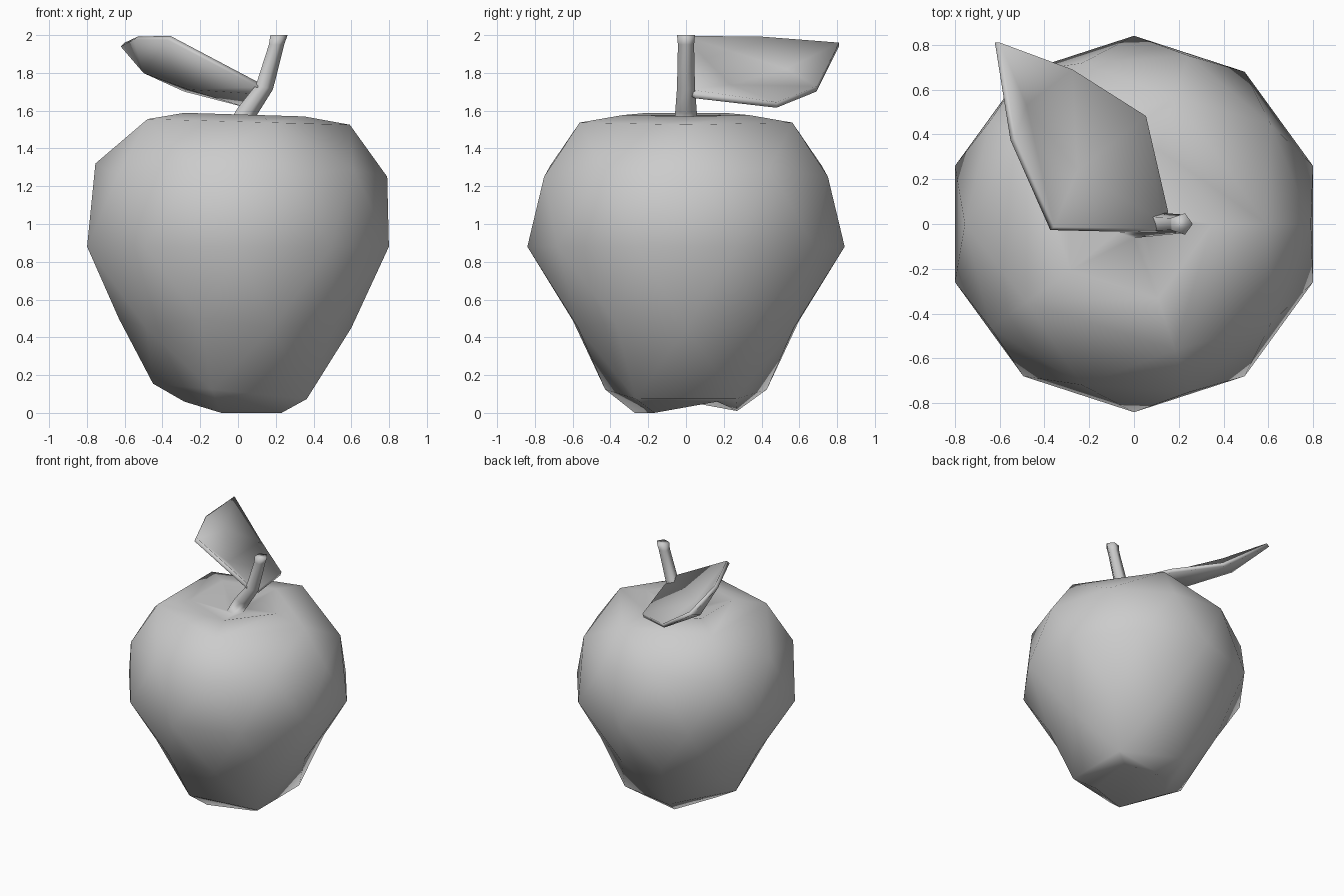
import bpy, bmesh
from math import cos, sin, radians, atan2

if "Cube" in bpy.data.objects:
    bpy.data.objects.remove(bpy.data.objects["Cube"])


def finish(name, bm):
    bmesh.ops.recalc_face_normals(bm, faces=bm.faces)
    mesh = bpy.data.meshes.new(name)
    bm.to_mesh(mesh)
    bm.free()
    mesh.shade_smooth()
    ob = bpy.data.objects.new(name, mesh)
    bpy.context.collection.objects.link(ob)
    return ob


def ring5(bm, start, cx, z, r, slope=0.0, cy=0.0):
    """Five new verts beginning at the given angle, leaning along x."""
    out = []
    for i in range(5):
        a = radians(start + 72 * i)
        out.append(bm.verts.new((cx + r * cos(a), cy + r * sin(a), z + slope * r * cos(a))))
    return out


def bridge(bm, a, b):
    for i in range(5):
        j = (i + 1) % 5
        bm.faces.new((a[i], a[j], b[j], b[i]))


# Fruit: an icosphere whose height bands are moved to the apple profile
# (unit sphere height, radius, height, slope along x)
bands = [
    (0.85, 0.592, 1.542, -0.028),
    (0.526, 0.755, 1.305, -0.02),
    (0.447, 0.79, 1.25, 0.0),
    (0.0, 0.84, 0.88, 0.0),
    (-0.447, 0.63, 0.485, -0.02),
    (-0.526, 0.60, 0.45, 0.0),
    (-0.85, 0.45, 0.11, -0.10),
]
bm = bmesh.new()
bmesh.ops.create_icosphere(bm, subdivisions=2, radius=1)
poles = [v for v in bm.verts if abs(v.co.z) > 0.95]
bmesh.ops.delete(bm, geom=poles, context='VERTS')
top, bottom = [], []
for v in bm.verts:
    h, r, z, s = min(bands, key=lambda b: abs(b[0] - v.co.z))
    if h == 0.85:
        top.append(v)
    elif h == -0.85:
        bottom.append(v)
    a = atan2(v.co.y, v.co.x)
    v.co = (r * cos(a), r * sin(a), z + s * r * cos(a))


def order(verts, start):
    return sorted(verts, key=lambda v: (atan2(v.co.y, v.co.x) - radians(start - 5)) % radians(360))


# Shoulder, then a shallow dent closed under the stem
top = order(top, 0)
shoulder = ring5(bm, 0, 0, 1.58, 0.35, -0.03)
dent = ring5(bm, 0, -0.02, 1.495, 0.065)
bridge(bm, top, shoulder)
bridge(bm, shoulder, dent)

# The stem grows out of the dent (centre x, z, radius, slope)
prev = dent
for x, z, r, s in [(0.045, 1.60, 0.06, -0.25), (0.135, 1.725, 0.05, -0.25),
                   (0.2, 1.95, 0.045, 0), (0.212, 2.0, 0.05, 0)]:
    ring = ring5(bm, 0, x, z, r, s)
    bridge(bm, prev, ring)
    prev = ring
bm.faces.new(prev)

# Five feet at uneven heights around the underside dimple
bottom = order(bottom, 36)
feet = ring5(bm, 36, 0, 0, 0.285)
for v, z in zip(feet, (0.06, 0.01, 0.06, 0.0, 0.0)):
    v.co.z = z
bridge(bm, bottom, feet)
dimple = bm.verts.new((0, 0, 0.13))
for i in range(5):
    bm.faces.new((feet[i], feet[(i + 1) % 5], dimple))
finish("fruit_and_stem", bm)

# Folded leaf: left edge, midrib, right edge per row, then the tip
bm = bmesh.new()
pts = [bm.verts.new(p) for p in [
    (0.11, -0.03, 1.735), (0.12, 0.01, 1.70), (0.15, 0.05, 1.68),
    (-0.365, -0.02, 1.985), (-0.26, 0.23, 1.725), (0.05, 0.48, 1.63),
    (-0.54, 0.38, 1.985), (-0.49, 0.53, 1.81), (-0.28, 0.69, 1.715),
    (-0.61, 0.81, 1.95)]]
for f in [(0, 1, 4, 3), (1, 2, 5, 4), (3, 4, 7, 6), (4, 5, 8, 7), (6, 7, 9), (7, 8, 9)]:
    bm.faces.new([pts[i] for i in f])
leaf = finish("leaf", bm)
mod = leaf.modifiers.new("thickness", 'SOLIDIFY')
mod.thickness = 0.03
mod.offset = 0
